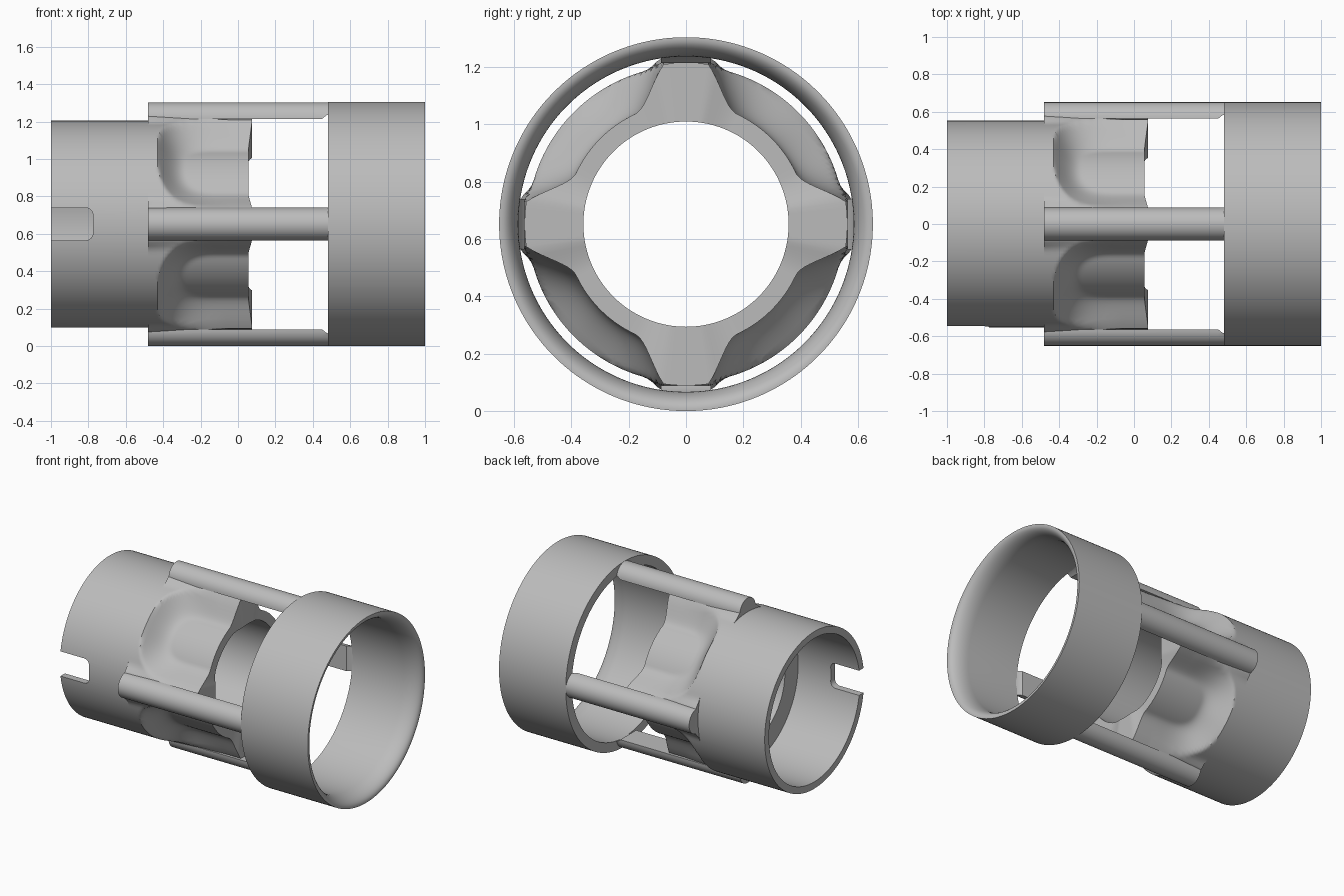
import bpy, bmesh
from math import pi, sin, cos, degrees

cube = bpy.data.objects.get("Cube")
if cube:
    bpy.data.objects.remove(cube)

R = 0.652            # outer radius, also the height of the axis
SEG = 180

grey = bpy.data.materials.new("light grey")
grey.use_nodes = True
colour = (0.5, 0.5, 0.5, 1)
grey.diffuse_color = colour
grey.node_tree.nodes["Principled BSDF"].inputs["Base Color"].default_value = colour


def loft(name, sections, closed=False):
    """Skin a list of closed point loops into one solid."""
    bm = bmesh.new()
    loops = [[bm.verts.new(p) for p in s] for s in sections]
    n = len(loops[0])
    pairs = list(zip(loops, loops[1:]))
    if closed:
        pairs.append((loops[-1], loops[0]))
    for a, b in pairs:
        for i in range(n):
            j = (i + 1) % n
            bm.faces.new((a[i], a[j], b[j], b[i]))
    if not closed:
        bm.faces.new(loops[0])
        bm.faces.new(loops[-1])
    bmesh.ops.recalc_face_normals(bm, faces=bm.faces)
    mesh = bpy.data.meshes.new(name)
    bm.to_mesh(mesh)
    bm.free()
    mesh.materials.append(grey)
    obj = bpy.data.objects.new(name, mesh)
    bpy.context.collection.objects.link(obj)
    return obj


def around(profile):
    """Sweep profile(angle) -> [(x, radius)] about the x axis."""
    out = []
    for k in range(SEG):
        t = 2 * pi * k / SEG
        out.append([(x, r * cos(t), R + r * sin(t)) for x, r in profile(t)])
    return out


def smooth_angle(obj):
    bpy.ops.object.select_all(action='DESELECT')
    obj.select_set(True)
    bpy.context.view_layer.objects.active = obj
    bpy.ops.object.shade_smooth_by_angle(angle=0.6)


def pocket(x, off):
    """Pocket depth from 0 to 1; off is degrees from the nearest bar."""
    u = (45 - off) / 36
    v = max(0, (-0.1 - x) / 0.33)
    q = (u ** 3 + v ** 3) ** (1 / 3)
    return sin(pi / 2 * min(1, max(0, (1 - q) / 0.45)))


# Main body: plain tube, then four scooped pockets between the bars
def body_profile(t):
    off = degrees(t) % 90
    off = min(off, 90 - off)
    end = 0.075 - 0.02 * pocket(0, off)
    pts = [(-1, 0.553), (-0.481, 0.553)]
    steps = 44
    for i in range(steps + 1):
        x = -0.48 + (end + 0.48) * i / steps
        flare = 0.033 * max(0, 1 - max(0, off - 9) / 7) ** 2
        fade = max(0, min(1, (-0.05 - x) / 0.43))
        base = 0.553 + flare * fade + (0.01 * (1 - fade) if off < 9 else 0)
        pts.append((x, base - 0.13 * pocket(x, off)))
    return pts + [(end, 0.358), (-0.52, 0.358), (-0.52, 0.505), (-1, 0.505)]


body = loft("scalloped_body", around(body_profile), closed=True)

# Rounded key slot on the front of the tube end
slot_outline = [(-1.1, -0.087), (-1.1, 0.087)]
for s in (1, -1):
    corner = [(-0.815 + 0.04 * sin(a * pi / 12), s * (0.047 + 0.04 * cos(a * pi / 12)))
              for a in range(7)]
    slot_outline += corner[::s]
cutter = loft("slot_cutter", [[(x, y, R + z) for x, z in slot_outline] for y in (-0.7, -0.4)])
cut = body.modifiers.new("slot", 'BOOLEAN')
cut.operation = 'DIFFERENCE'
cut.solver = 'EXACT'
cut.object = cutter
bpy.context.view_layer.objects.active = body
bpy.ops.object.modifier_apply(modifier=cut.name)
bpy.data.objects.remove(cutter)
smooth_angle(body)

# End ring with a bell-mouthed opening
ring_profile = [(0.48, 0.585), (0.48, R), (1, R)]
for i in range(11):
    a = pi / 2 * (1 - i / 10)
    ring_profile.append((0.88 + 0.12 * sin(a), 0.585 + 0.06 * (1 - cos(a))))
smooth_angle(loft("end_ring", around(lambda t: ring_profile), closed=True))

# Four half-round bars joining the body to the ring
half_round = [(0.088 * cos(pi * i / 20), 0.563 + 0.088 * sin(pi * i / 20)) for i in range(21)]
for k, side in enumerate(("back", "top", "front", "bottom")):
    c, s = cos(k * pi / 2), sin(k * pi / 2)
    sections = []
    for x, floor in ((-0.48, 0), (0.45, 0), (0.475, 0.583), (0.5, 0.587)):
        sec = [(w, max(h, floor)) for w, h in half_round]
        sections.append([(x, h * c - w * s, R + h * s + w * c) for w, h in sec])
    smooth_angle(loft(side + "_bar", sections))
